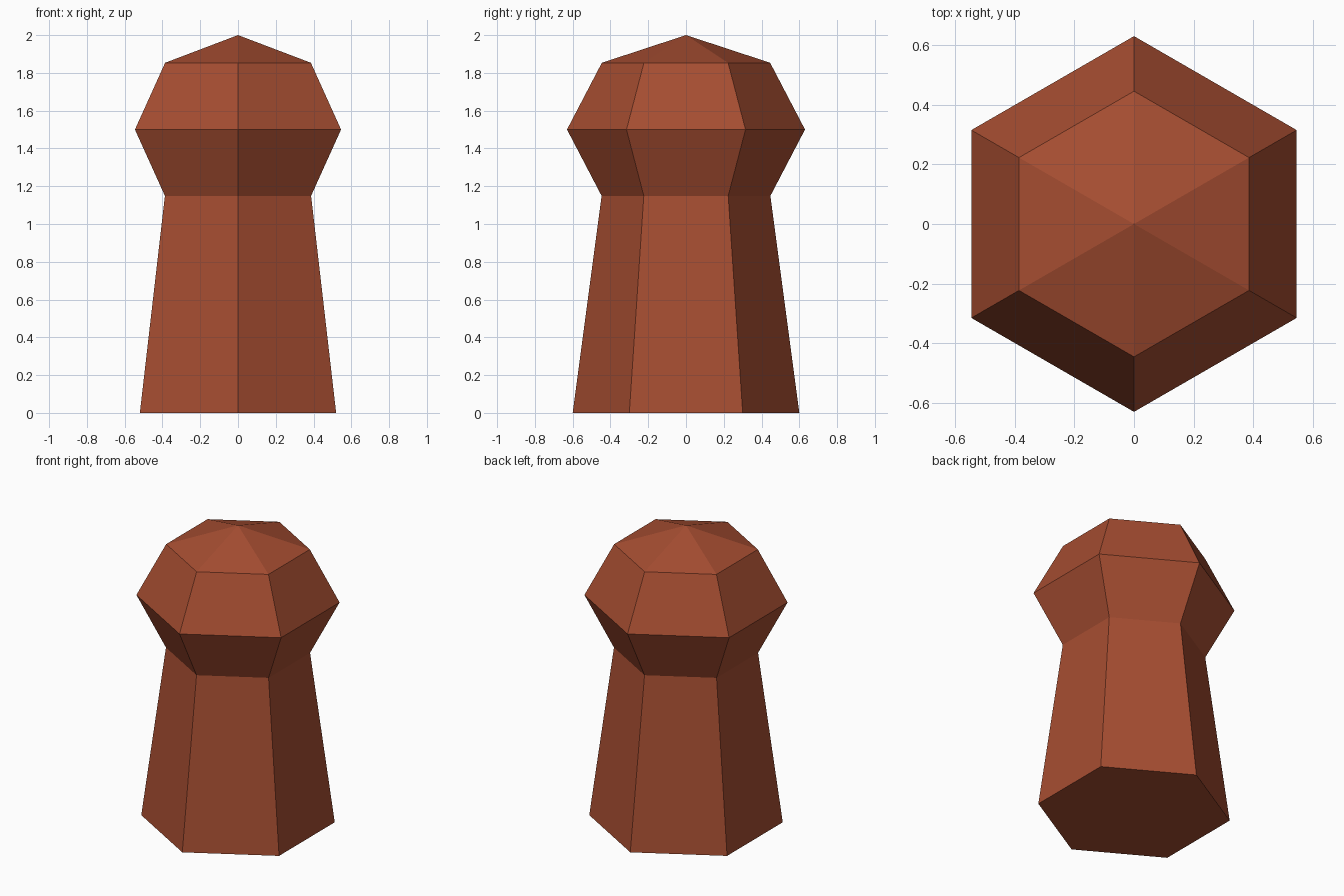
import bpy

cube = bpy.data.objects.get("Cube")
if cube:
    bpy.data.objects.remove(cube, do_unlink=True)

SIDES = 6

# Single flat colour
brick = bpy.data.materials.new("brick red")
brick.use_nodes = True
colour = (0.38, 0.075, 0.031, 1)
brick.diffuse_color = colour
brick.node_tree.nodes["Principled BSDF"].inputs["Base Color"].default_value = colour


def finish(name):
    obj = bpy.context.object
    obj.name = name
    obj.data.materials.append(brick)
    bpy.ops.object.shade_flat()
    return obj


# Tapered body, reaching up inside the head
bpy.ops.mesh.primitive_cone_add(vertices=SIDES, radius1=0.6, radius2=0.4,
                                depth=1.5, location=(0, 0, 0.75))
finish("body")

# Faceted head, squashed in height
bpy.ops.mesh.primitive_uv_sphere_add(segments=SIDES, ring_count=4, radius=1,
                                     location=(0, 0, 1.5))
head = finish("head")
head.scale = (0.63, 0.63, 0.5)
